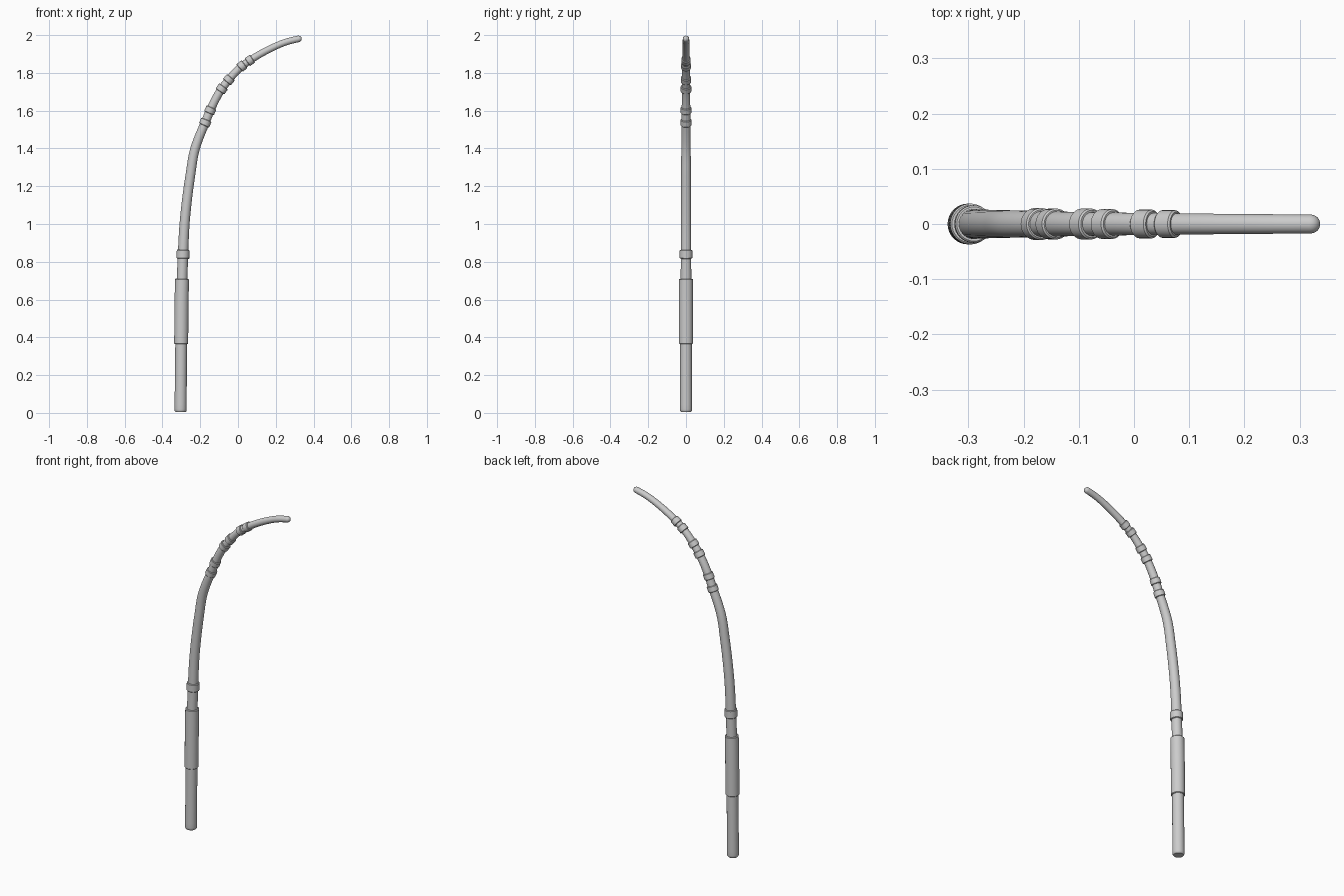
import bpy, bmesh, math
from mathutils import Vector

if "Cube" in bpy.data.objects:
    bpy.data.objects.remove(bpy.data.objects["Cube"])

SIDES = 32
# Centre line in the x-z plane
PATH = [(-0.304, 0.004), (-0.301, 0.36), (-0.296, 0.71), (-0.291, 0.84), (-0.283, 1.0),
        (-0.271, 1.12), (-0.252, 1.26), (-0.227, 1.4), (-0.198, 1.48), (-0.172, 1.54),
        (-0.148, 1.6), (-0.087, 1.714), (-0.045, 1.768), (0.015, 1.831), (0.057, 1.862),
        (0.167, 1.926), (0.25, 1.962), (0.337, 1.984)]


def dense_path():
    p = [Vector((x, 0, z)) for x, z in PATH]
    p = [2 * p[0] - p[1]] + p + [2 * p[-1] - p[-2]]
    out = []
    for i in range(1, len(p) - 2):
        a, b, c, d = p[i - 1:i + 3]
        # centripetal-style tangents for uneven spacing
        t0, t1, t2 = (b - a).length, (c - b).length, (d - c).length
        m1 = ((b - a) / t0 * t1 + (c - b) / t1 * t0) / (t0 + t1) * t1
        m2 = ((c - b) / t1 * t2 + (d - c) / t2 * t1) / (t1 + t2) * t1
        for k in range(30):
            u = k / 30
            out.append((2*u**3 - 3*u**2 + 1) * b + (u**3 - 2*u**2 + u) * m1
                       + (3*u**2 - 2*u**3) * c + (u**3 - u**2) * m2)
    return out + [p[-2]]


PTS = dense_path()
LEN = [0.0]
for a, b in zip(PTS, PTS[1:]):
    LEN.append(LEN[-1] + (b - a).length)
TOTAL = LEN[-1]


def at(s):
    i = next((k for k in range(1, len(LEN)) if LEN[k] >= s), len(LEN) - 1)
    a, b = PTS[i - 1], PTS[i]
    return a.lerp(b, (s - LEN[i - 1]) / (LEN[i] - LEN[i - 1])), (b - a).normalized()


def length_at(z):
    i = next(k for k in range(1, len(PTS)) if PTS[k].z >= z)
    f = (z - PTS[i - 1].z) / (PTS[i].z - PTS[i - 1].z)
    return LEN[i - 1] + f * (LEN[i] - LEN[i - 1])


def sweep(name, stations):
    """Round skin along the centre line from (arc length, radius) stations."""
    bm = bmesh.new()
    rings = []
    for s, r in stations:
        c, t = at(s)
        side = Vector((t.z, 0, -t.x))
        rings.append([bm.verts.new(c + r * (side * math.cos(a) + Vector((0, math.sin(a), 0))))
                      for a in (2 * math.pi * k / SIDES for k in range(SIDES))])
    for p, q in zip(rings, rings[1:]):
        for k in range(SIDES):
            j = (k + 1) % SIDES
            bm.faces.new((p[k], p[j], q[j], q[k]))
    bm.faces.new(rings[0][::-1])
    bm.faces.new(rings[-1])
    bmesh.ops.recalc_face_normals(bm, faces=bm.faces)
    me = bpy.data.meshes.new(name)
    bm.to_mesh(me)
    bm.free()
    ob = bpy.data.objects.new(name, me)
    bpy.context.collection.objects.link(ob)
    bpy.context.view_layer.objects.active = ob
    ob.select_set(True)
    bpy.ops.object.shade_smooth_by_angle(angle=math.radians(40))
    ob.select_set(False)


def band(name, z, length, radius, bevel):
    s, h = length_at(z), length / 2
    n = max(2, int(length / 0.04))
    mid = [(s - h + bevel + (length - 2 * bevel) * k / n, radius) for k in range(n + 1)]
    sweep(name, [(s - h, radius - bevel)] + mid + [(s + h, radius - bevel)])


# Tapering rod with bevelled foot and rounded tip
RADII = [(0.0, 0.032), (0.36, 0.031), (0.72, 0.028), (1.0, 0.0265), (1.4, 0.025),
         (1.7, 0.022), (2.0, 0.019), (9, 0.017)]


def rod_radius(s):
    for (a, ra), (b, rb) in zip(RADII, RADII[1:]):
        if s <= b:
            b = min(b, TOTAL)
            return ra + (rb - ra) * (s - a) / (b - a)


n, tip = 90, 0.017
rod = [(0.0, 0.026), (0.006, 0.031)]
rod += [(0.015 + (TOTAL - tip - 0.015) * k / n, rod_radius(0.015 + (TOTAL - tip - 0.015) * k / n))
        for k in range(n + 1)]
rod += [(TOTAL - tip + tip * math.sin(a), tip * math.cos(a))
        for a in (math.radians(15 * k) for k in range(1, 6))]
rod.append((TOTAL, 0.001))
sweep("rod", rod)

# Long grip sleeve and the ring above it
band("grip_sleeve", 0.537, 0.345, 0.037, 0.003)
band("grip_ring", 0.84, 0.046, 0.034, 0.003)

# Paired binding rings on the bend
for i, (z, r) in enumerate([(1.537, 0.029), (1.602, 0.028), (1.715, 0.028),
                            (1.764, 0.027), (1.836, 0.026), (1.866, 0.025)]):
    band(f"binding_ring_{i + 1}", z, 0.034, r, 0.003)
